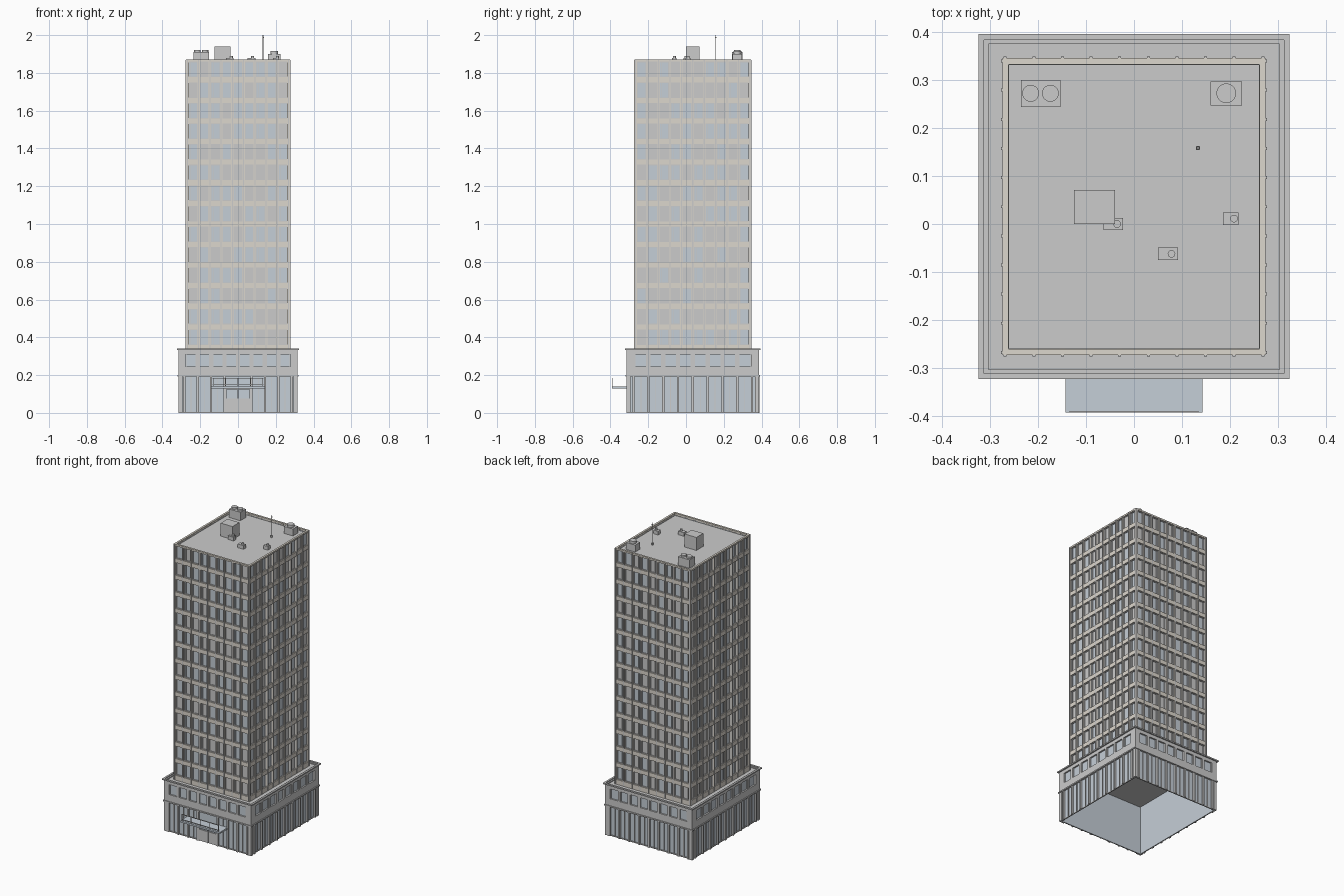
import bpy, bmesh, random
from mathutils import Matrix

if "Cube" in bpy.data.objects:
    bpy.data.objects.remove(bpy.data.objects["Cube"])

random.seed(4)
CY = 0.036            # the building sits slightly behind the canopy
parts = {}


def mat(name, rgb):
    m = bpy.data.materials.new(name)
    m.diffuse_color = (*rgb, 1)
    m.use_nodes = True
    m.node_tree.nodes["Principled BSDF"].inputs["Base Color"].default_value = m.diffuse_color
    return m


BEIGE = mat("warm_concrete", (0.72, 0.68, 0.61))
GLASS = mat("pale_glass", (0.56, 0.62, 0.68))


def get(name):
    return parts.setdefault(name, bmesh.new())


def box(name, x0, x1, y0, y1, z0, z1):
    m = Matrix.LocRotScale(((x0 + x1) / 2, (y0 + y1) / 2, (z0 + z1) / 2), None,
                           (abs(x1 - x0), abs(y1 - y0), abs(z1 - z0)))
    bmesh.ops.create_cube(get(name), size=1, matrix=m)


def cyl(name, x, y, r, z0, z1, n=20):
    bmesh.ops.create_cone(get(name), cap_ends=True, segments=n, radius1=r, radius2=r,
                          depth=z1 - z0, matrix=Matrix.Translation((x, y, (z0 + z1) / 2)))


def side_box(name, s, hx, hy, a0, a1, d0, d1, z0, z1):
    """Box on side s (front, right, back, left); a runs along the wall, d is outward offset."""
    if s in (0, 2):
        k = -1 if s == 0 else 1
        box(name, a0, a1, CY + k * (hy + d0), CY + k * (hy + d1), z0, z1)
    else:
        k = 1 if s == 1 else -1
        box(name, k * (hx + d0), k * (hx + d1), CY + a0, CY + a1, z0, z1)


def ring(name, hx, hy, t, z0, z1):
    """Hollow rectangular band of wall thickness t."""
    for s in range(4):
        w = hx if s in (0, 2) else hy - t
        side_box(name, s, hx, hy, -w, w, -t, 0, z0, z1)


# ---------------- tower ----------------
HX, HY = 0.274, 0.309
FLOORS, PITCH, Z0, WH = 14, 0.109, 0.36, 0.082
box("tower_core", -HX + 0.014, HX - 0.014, CY - HY + 0.014, CY + HY - 0.014, 0.325, 1.855)

# spandrel bands between the floors
ring("spandrels", HX, HY, 0.014, 0.325, Z0)
for f in range(FLOORS - 1):
    z = Z0 + f * PITCH
    ring("spandrels", HX, HY, 0.014, z + WH, z + PITCH)
ring("roof_parapet", HX, HY, 0.013, Z0 + 13 * PITCH + WH, 1.87)

for s in range(4):
    n, half = (9, HX) if s in (0, 2) else (10, HY)
    step = 2 * (half - 0.006) / n
    # piers with slim projecting fins
    for i in range(n + 1):
        a = -half + 0.006 + i * step
        side_box("piers", s, HX, HY, max(-half, a - 0.006), min(half, a + 0.006),
                 -0.014, -0.001, 0.33, 1.865)
        side_box("fins", s, HX, HY, a - 0.003, a + 0.003, -0.002, 0.003, 0.33, 1.868)
    # framed windows, each with an off-centre mullion
    for f in range(FLOORS):
        z = Z0 + f * PITCH
        for i in range(n):
            c = -half + 0.006 + (i + 0.5) * step
            w = step / 2 - 0.006
            pane = "window_panes" if random.random() < 0.6 else "shaded_panes"
            side_box(pane, s, HX, HY, c - w, c + w, -0.014, -0.011, z, z + WH)
            for e in (-1, 1):
                side_box("window_frames", s, HX, HY, c + e * w, c + e * (w - 0.003),
                         -0.012, -0.006, z, z + WH)
            for zz in (z, z + WH - 0.003):
                side_box("window_frames", s, HX, HY, c - w, c + w, -0.012, -0.006, zz, zz + 0.003)
            side_box("window_frames", s, HX, HY, c - w * 0.5 - 0.001, c - w * 0.5 + 0.001,
                     -0.012, -0.008, z, z + WH)

# ---------------- podium (open underneath) ----------------
PX, PY = 0.315, 0.351
box("podium_roof", -PX + 0.008, PX - 0.008, CY - PY + 0.008, CY + PY - 0.008, 0.32, 0.328)
ring("podium_cornice", 0.324, 0.359, 0.012, 0.332, 0.34)
ring("podium_wall", PX, PY, 0.012, 0.31, 0.334)
ring("podium_wall", PX, PY, 0.012, 0.195, 0.245)
ring("podium_ledge", PX + 0.005, PY + 0.005, 0.012, 0.192, 0.2)
ring("podium_glass", PX - 0.01, PY - 0.01, 0.003, 0.0, 0.32)
ring("plinth", PX - 0.006, PY - 0.006, 0.005, 0.0, 0.006)

for s in range(4):
    half = 0.285 if s in (0, 2) else PY - 0.037
    wall = PX if s in (0, 2) else PY
    step = 2 * half / 8
    edges = [-half + i * step for i in range(9)]
    for i, a in enumerate(edges):
        # piers between the upper windows
        lo = -wall if i == 0 else a - 0.0085
        hi = wall if i == 8 else a + 0.0085
        if i == 0:
            hi = a + 0.007
        if i == 8:
            lo = a - 0.007
        side_box("podium_wall", s, PX, PY, lo, hi, -0.012, 0, 0.245, 0.31)
        # ground floor pilasters
        if not (s == 0 and i == 4):
            side_box("pilasters", s, PX, PY, a - 0.006, a + 0.006, -0.012, 0.001, 0, 0.195)
        # shopfront mullions and upper window frames
        if i < 8:
            m = a + step / 2
            if not (s == 0 and i in (3, 4)):
                side_box("shopfront_mullions", s, PX, PY, m - 0.002, m + 0.002, -0.011, -0.005, 0, 0.195)
            for e in (-1, 1):
                x = m + e * (step / 2 - 0.0085)
                side_box("podium_frames", s, PX, PY, x, x - e * 0.003, -0.011, -0.004, 0.245, 0.31)
    for e in (-1, 1):
        side_box("corner_pilasters", s, PX, PY, e * wall, e * (wall - 0.022), -0.012, 0, 0, 0.195)

# entrance doors
for e in (-1, 1):
    box("entrance_doors", e * 0.003, e * 0.06, CY - PY + 0.004, CY - PY + 0.01, 0.004, 0.075)
    box("door_frame", e * 0.06, e * 0.065, CY - PY + 0.001, CY - PY + 0.012, 0, 0.13)
box("door_frame", -0.002, 0.002, CY - PY + 0.002, CY - PY + 0.012, 0, 0.13)
box("door_frame", -0.065, 0.065, CY - PY + 0.001, CY - PY + 0.012, 0.125, 0.131)

# canopy with a front rail
box("canopy", -0.143, 0.143, -0.392, -0.31, 0.129, 0.14)
for x in (-0.132, -0.066, 0, 0.066, 0.132):
    box("canopy_rail", x - 0.0015, x + 0.0015, -0.392, -0.389, 0.139, 0.185)
box("canopy_rail", -0.134, 0.134, -0.392, -0.389, 0.181, 0.186)
box("canopy_rail", -0.134, 0.134, -0.392, -0.389, 0.148, 0.151)

# ---------------- rooftop equipment ----------------
R = 1.852
box("stair_bulkhead", -0.125, -0.04, 0.0, 0.071, R, 1.94)
box("twin_fan_unit", -0.235, -0.153, 0.243, 0.3, R, 1.91)
for x in (-0.215, -0.174):
    cyl("twin_fan_unit", x, 0.272, 0.0175, 1.908, 1.921)
box("single_fan_unit", 0.159, 0.225, 0.247, 0.297, R, 1.9)
cyl("single_fan_unit", 0.192, 0.272, 0.0205, 1.898, 1.916)
for x0, x1, y0, y1, cx in ((-0.063, -0.023, -0.013, 0.013, -0.035),
                           (0.05, 0.092, -0.075, -0.049, 0.078),
                           (0.185, 0.217, -0.002, 0.024, 0.208)):
    box("roof_vents", x0, x1, y0, y1, R, 1.879)
    cyl("roof_vents", cx, (y0 + y1) / 2, 0.008, 1.877, 1.89, 12)
box("antenna", 0.129, 0.137, 0.154, 0.162, R, 1.87)
cyl("antenna", 0.133, 0.158, 0.002, 1.86, 2.0, 8)
cyl("antenna", 0.133, 0.158, 0.0035, 1.985, 1.991, 8)

# turn every part into an object
colours = {"spandrels": BEIGE, "piers": BEIGE, "roof_parapet": BEIGE,
           "window_panes": GLASS, "podium_glass": GLASS, "canopy": GLASS}
for name, bm in parts.items():
    bmesh.ops.recalc_face_normals(bm, faces=bm.faces)
    me = bpy.data.meshes.new(name)
    bm.to_mesh(me)
    bm.free()
    if name in colours:
        me.materials.append(colours[name])
    bpy.context.collection.objects.link(bpy.data.objects.new(name, me))
